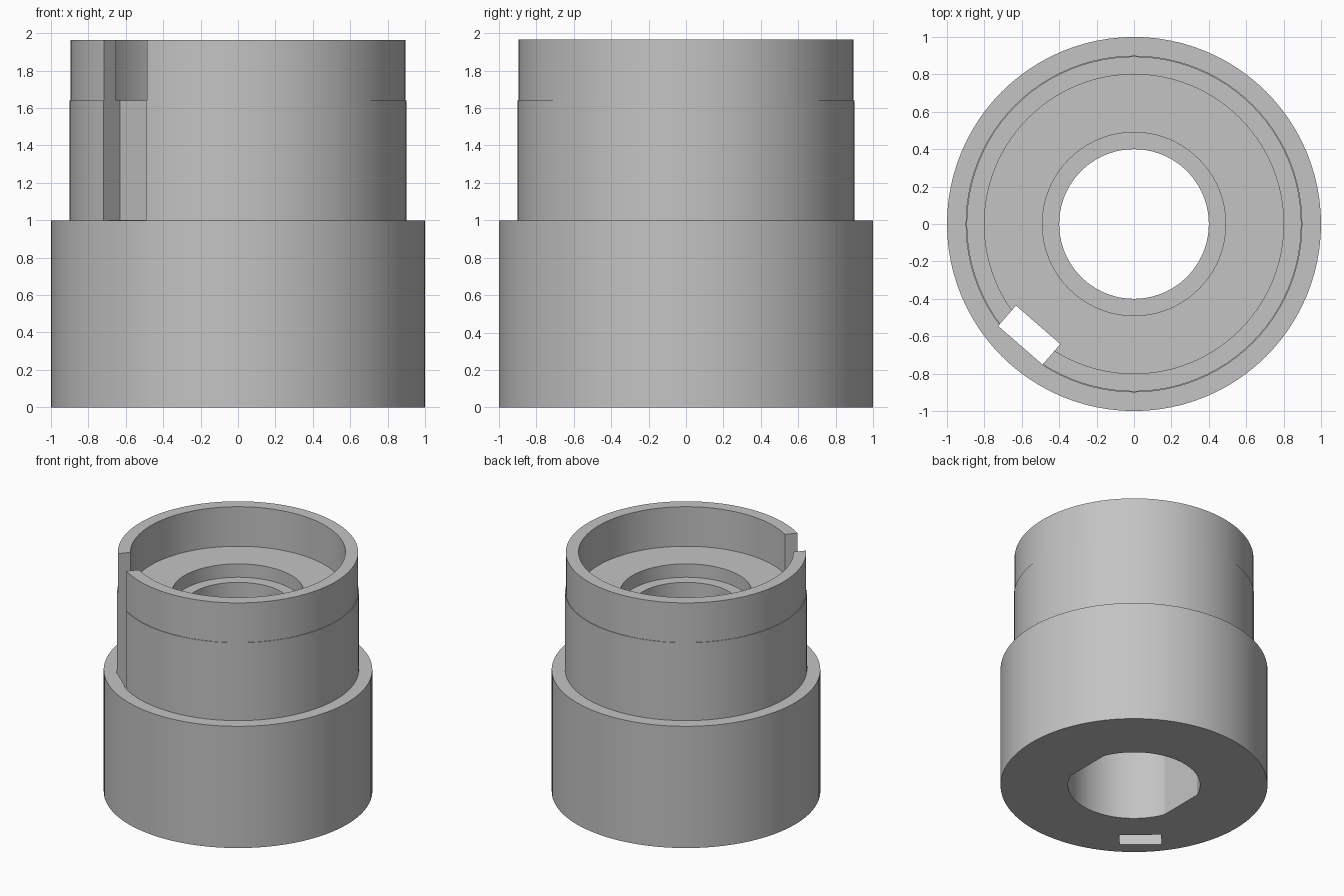
import bpy, bmesh, math
from mathutils import Vector

cube = bpy.data.objects.get("Cube")
if cube:
    bpy.data.objects.remove(cube, do_unlink=True)

SIDES = 96
SOCKET_R, FLAT_X, SOCKET_TOP = 0.495, 0.455, 1.0

grey = bpy.data.materials.new("plain grey")
grey.use_nodes = True
colour = (0.55, 0.55, 0.55, 1)
grey.diffuse_color = colour
grey.node_tree.nodes["Principled BSDF"].inputs["Base Color"].default_value = colour


def make_object(name, bm):
    bmesh.ops.recalc_face_normals(bm, faces=bm.faces)
    mesh = bpy.data.meshes.new(name)
    bm.to_mesh(mesh)
    bm.free()
    mesh.materials.append(grey)
    obj = bpy.data.objects.new(name, mesh)
    bpy.context.collection.objects.link(obj)
    return obj


# Stepped sleeve: closed section (radius, height) turned about the axis
section = [
    (SOCKET_R, 0), (1, 0), (1, 1), (0.9, 1),              # wide base
    (0.9, 1.64), (0.895, 1.64), (0.895, 1.965),           # neck and rim
    (0.8, 1.965), (0.8, 1.64),                            # upper cup
    (0.49, 1.64), (0.49, 1.53), (0.4, 1.53),              # counterbore
    (0.4, SOCKET_TOP), (SOCKET_R, SOCKET_TOP),            # bore and socket
]
bm = bmesh.new()
rings = []
for i in range(SIDES):
    a = math.tau * i / SIDES
    ring = []
    for r, z in section:
        x = r * math.cos(a)
        if r == SOCKET_R:                                 # two flats in the socket
            x = max(-FLAT_X, min(FLAT_X, x))
        ring.append(bm.verts.new((x, r * math.sin(a), z)))
    rings.append(ring)
n = len(section)
for i in range(SIDES):
    a, b = rings[i], rings[(i + 1) % SIDES]
    for j in range(n):
        k = (j + 1) % n
        bm.faces.new((a[j], b[j], b[k], a[k]))
sleeve = make_object("stepped_sleeve", bm)

# Key slot cutter: enclosed in the base, open to the outside on the neck
angle = math.radians(229)
out = Vector((math.cos(angle), math.sin(angle), 0))
side = Vector((-out.y, out.x, 0))
slot = [(0.743, -0.1), (0.888, -0.1), (0.888, 1.0005),
        (1.2, 1.0005), (1.2, 2.2), (0.743, 2.2)]
bm = bmesh.new()
ends = [[bm.verts.new(out * r + side * s + Vector((0, 0, z))) for r, z in slot]
        for s in (-0.19, 0.124)]
bm.faces.new(ends[0])
bm.faces.new(ends[1])
for j in range(len(slot)):
    k = (j + 1) % len(slot)
    bm.faces.new((ends[0][j], ends[0][k], ends[1][k], ends[1][j]))
cutter = make_object("key_slot_cutter", bm)
cutter.hide_render = True
cutter.hide_viewport = True
cutter.display_type = 'WIRE'

cut = sleeve.modifiers.new("key slot", 'BOOLEAN')
cut.operation = 'DIFFERENCE'
cut.solver = 'EXACT'
cut.object = cutter

# Bake the slot, then drop the cutter
bpy.context.view_layer.update()
deps = bpy.context.evaluated_depsgraph_get()
baked = bpy.data.meshes.new_from_object(sleeve.evaluated_get(deps))
sleeve.modifiers.clear()
sleeve.data = baked
bpy.data.objects.remove(cutter, do_unlink=True)

# Smooth round walls with crisp edges
bpy.ops.object.select_all(action='DESELECT')
sleeve.select_set(True)
bpy.context.view_layer.objects.active = sleeve
bpy.ops.object.shade_smooth_by_angle(angle=math.radians(20))
